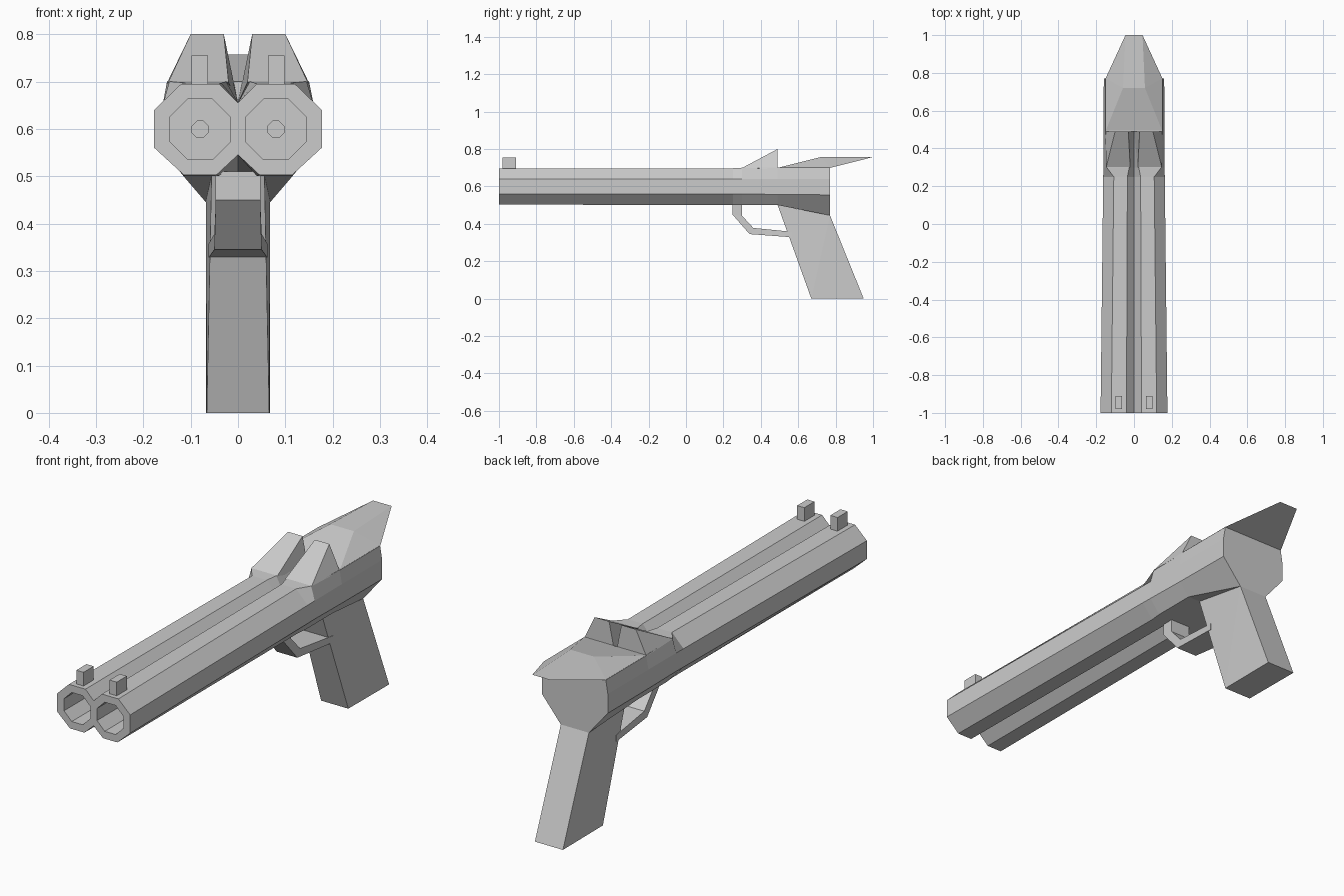
import bpy, bmesh, math
from mathutils import Matrix

if "Cube" in bpy.data.objects:
    bpy.data.objects.remove(bpy.data.objects["Cube"])


def finish(bm, name):
    bmesh.ops.recalc_face_normals(bm, faces=bm.faces)
    me = bpy.data.meshes.new(name)
    bm.to_mesh(me)
    bm.free()
    ob = bpy.data.objects.new(name, me)
    bpy.context.collection.objects.link(ob)
    return ob


def loft(name, rings, closed=False):
    """Skin a series of equal-length point rings, capped unless closed."""
    bm = bmesh.new()
    rows = [[bm.verts.new(p) for p in r] for r in rings]
    n = len(rows[0])
    for a, b in zip(rows, rows[1:]):
        for i in range(n):
            j = (i + 1) % n
            bm.faces.new((a[i], a[j], b[j], b[i]))
    bm.faces.new(rows[0])
    bm.faces.new(rows[-1])
    return finish(bm, name)


def hull(name, pts):
    bm = bmesh.new()
    for p in pts:
        bm.verts.new(p)
    bmesh.ops.convex_hull(bm, input=bm.verts)
    bmesh.ops.dissolve_limit(bm, angle_limit=0.01, verts=bm.verts, edges=bm.edges)
    return finish(bm, name)


def both(pts):
    return [(s * x, y, z) for x, y, z in pts for s in (1, -1)]


# Twin barrels running into the receiver: half sections (x, z) at each y
muzzle = [(0, .545), (.045, .503), (.115, .503), (.177, .56), (.177, .64), (.12, .695), (.04, .695), (0, .655)]
breech = [(0, .545), (.04, .5), (.11, .5), (.163, .56), (.163, .64), (.107, .697), (.035, .697), (0, .655)]
collar = [(0, .5), (.05, .5), (.115, .5), (.162, .56), (.162, .64), (.145, .70), (.025, .70), (0, .655)]
notch = [(0, .5), (.055, .5), (.115, .5), (.161, .557), (.161, .64), (.15, .70), (.01, .70), (0, .655)]
filled = notch[:-1] + [(0, .70)]
rear = [(0, .445), (.03, .445), (.068, .445), (.16, .555), (.16, .64), (.15, .70), (.075, .70), (0, .70)]
stations = [(-1, muzzle), (.25, breech), (.30, collar), (.49, notch), (.491, filled), (.77, rear)]
rings = []
for y, half in stations:
    section = half + [(-x, z) for x, z in half[-2:0:-1]]
    rings.append([(x, y, z) for x, z in section])
body = loft("barrels_and_receiver", rings)

# Octagonal bores with a small pin hole at the end
for side, s in (("right", 1), ("left", -1)):
    steps = [(-1.05, .069), (.2, .069), (.2, .0185), (.23, .0185)]
    bore_rings = []
    for y, r in steps:
        ring = []
        for k in range(8):
            a = math.pi / 8 + k * math.pi / 4
            ring.append((s * .08 + r * math.cos(a), y, .599 + r * math.sin(a)))
        bore_rings.append(ring)
    cutter = loft(side + "_bore_cutter", bore_rings)
    cutter.hide_render = True
    cutter.hide_set(True)
    mod = body.modifiers.new(side + "_bore", "BOOLEAN")
    mod.operation = "DIFFERENCE"
    mod.solver = "EXACT"
    mod.object = cutter

    # Front sight block
    hull(side + "_front_sight", [(s * x, y, z) for x in (.063, .098)
                                 for y in (-.98, -.91) for z in (.68, .755)])

    # Raised wedge ahead of the tail plate
    hull(side + "_rear_sight", [(s * x, y, z) for x, y, z in (
        (.02, .30, .699), (.147, .30, .699), (0, .49, .655), (.151, .49, .695),
        (.03, .49, .80), (.10, .49, .80))])

# Tail plate sweeping back over the receiver
hull("tail_plate", both([(.151, .49, .699), (.151, .77, .699),
                         (.058, .72, .757), (.045, 1.0, .757)]))

# Grip
hull("grip", both([(.056, .49, .50), (.068, .77, .445), (.068, .95, 0), (.066, .67, 0)]))

# Trigger guard: outer (y, z), inner (y, z), half width
guard = [((.248, .51), (.30, .51), .047), ((.248, .45), (.30, .443), .047),
         ((.34, .345), (.36, .378), .05), ((.57, .328), (.57, .357), .062)]
loft("trigger_guard", [[(w, *o), (w, *i), (-w, *i), (-w, *o)] for o, i, w in guard])
